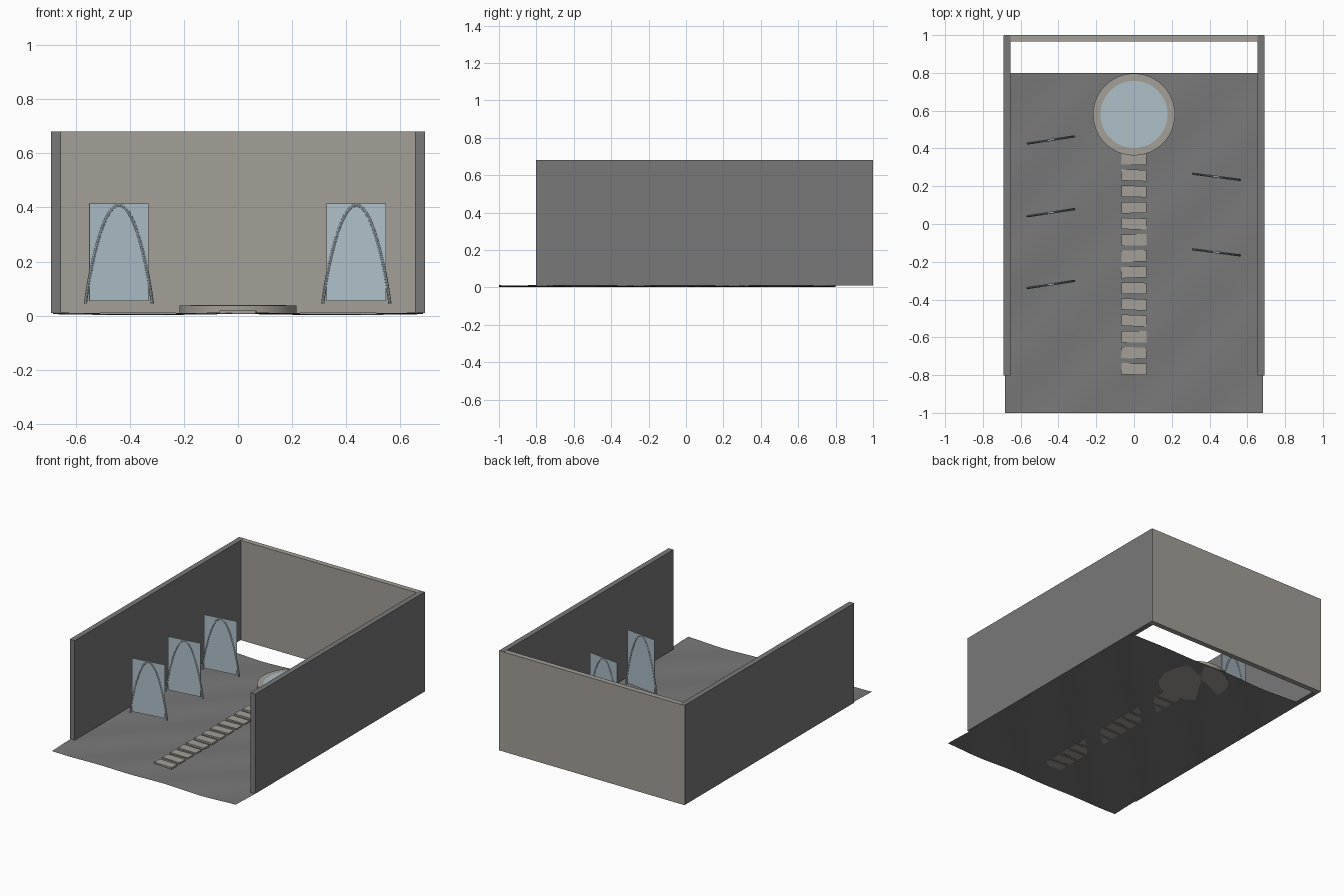
import bpy, bmesh, math, random
from mathutils import Matrix, Vector

random.seed(4)
if "Cube" in bpy.data.objects:
    bpy.data.objects.remove(bpy.data.objects["Cube"])


def material(name, rgb):
    m = bpy.data.materials.new(name)
    m.use_nodes = True
    m.diffuse_color = (*rgb, 1)
    m.node_tree.nodes["Principled BSDF"].inputs["Base Color"].default_value = (*rgb, 1)
    return m


GREY = material("dark grey", (0.19, 0.19, 0.19))
STONE = material("warm stone", (0.37, 0.345, 0.31))
GLASS = material("pale blue glass", (0.42, 0.52, 0.58))


def finish(name, bm, mat, matrix=Matrix()):
    mesh = bpy.data.meshes.new(name)
    bmesh.ops.recalc_face_normals(bm, faces=bm.faces)
    bm.to_mesh(mesh)
    bm.free()
    mesh.materials.append(mat)
    ob = bpy.data.objects.new(name, mesh)
    ob.matrix_world = matrix
    bpy.context.collection.objects.link(ob)
    return ob


def box(name, size, centre, mat, angle=0):
    bm = bmesh.new()
    bmesh.ops.create_cube(bm, size=1, matrix=Matrix.Diagonal((*size, 1)))
    return finish(name, bm, mat, Matrix.Translation(centre) @ Matrix.Rotation(angle, 4, "Z"))


def disc(name, radius, low, high, mat):
    bm = bmesh.new()
    bmesh.ops.create_cone(bm, cap_ends=True, segments=64, radius1=radius,
                          radius2=radius, depth=high - low)
    return finish(name, bm, mat, Matrix.Translation((0, 0.58, (low + high) / 2)))


def smooth(ob):
    bpy.ops.object.select_all(action="DESELECT")
    ob.select_set(True)
    bpy.context.view_layer.objects.active = ob
    bpy.ops.object.shade_smooth_by_angle()


# Gently rippled floor sheet
bm = bmesh.new()
bmesh.ops.create_grid(bm, x_segments=40, y_segments=50, size=1)
for v in bm.verts:
    x, y = v.co.x * 0.683, v.co.y * 0.9 - 0.1
    ripple = 0.003 * math.sin(12 * (x - y)) + 0.002 * math.cos(8.5 * x)
    v.co = (x, y, 0.007 + ripple)
floor = finish("floor", bm, GREY)
smooth(floor)

# Walls
for side, name in ((-1, "right_wall"), (1, "left_wall")):
    box(name, (0.036, 1.799, 0.67), (side * 0.672, 0.0985, 0.346), GREY)
box("back_wall", (1.378, 0.035, 0.67), (0, 0.9825, 0.345), STONE)

# Round basin with water
smooth(disc("basin", 0.217, 0.006, 0.038, STONE))
smooth(disc("water", 0.178, 0.036, 0.04, GLASS))

# Stepping stone path
for i in range(14):
    box("path_stone", (0.134, 0.06, 0.012), (0, -0.768 + i * 0.0855, 0.013),
        STONE, random.uniform(-0.05, 0.05))


# Glass panel with a thin arched tube around it
def arched_panel(x, y, angle):
    box("glass_panel", (0.222, 0.005, 0.36), (x, y, 0.235), GLASS, angle)
    steps, sides, radius = 32, 8, 0.006
    bm = bmesh.new()
    path = []
    for i in range(steps + 1):
        u = math.sin(math.pi * (i / steps - 0.5))
        path.append(Vector((0.125 * u, 0, 0.045 + 0.364 * max(0, 1 - u * u) ** 0.9)))
    rings = []
    for i, p in enumerate(path):
        along = (path[min(i + 1, steps)] - path[max(i - 1, 0)]).normalized()
        across = Vector((-along.z, 0, along.x))
        ring = []
        for k in range(sides):
            a = math.tau * k / sides
            offset = across * math.cos(a) + Vector((0, math.sin(a), 0))
            ring.append(bm.verts.new(p + offset * radius))
        rings.append(ring)
    for a, b in zip(rings, rings[1:]):
        for k in range(sides):
            n = (k + 1) % sides
            bm.faces.new((a[k], a[n], b[n], b[k]))
    bm.faces.new(rings[0])
    bm.faces.new(rings[-1])
    place = Matrix.Translation((x, y, 0)) @ Matrix.Rotation(angle, 4, "Z")
    smooth(finish("arch_frame", bm, GLASS, place))


for y in (0.445, 0.06, -0.32):
    arched_panel(-0.44, y, 0.15)
for y in (0.25, -0.15):
    arched_panel(0.437, y, -0.13)
